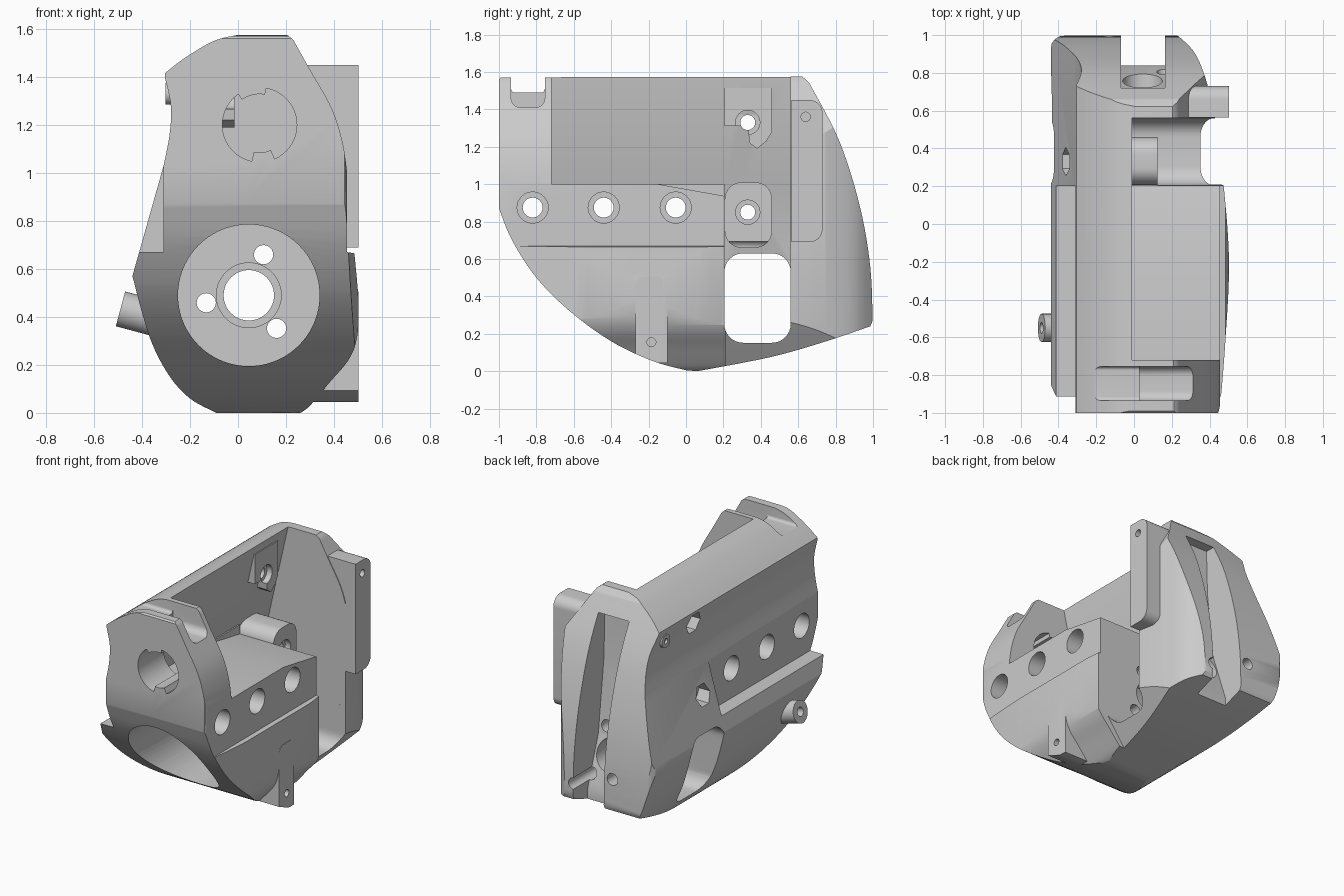
import bpy, bmesh, math
from mathutils import Vector


def prism(name, pts, axis, a, b):
    """Extrude a 2D outline along an axis: x uses (y,z), y uses (x,z), z uses (x,y)."""
    place = {'x': lambda u, v, t: (t, u, v), 'y': lambda u, v, t: (u, t, v),
             'z': lambda u, v, t: (u, v, t)}[axis]
    n = len(pts)
    bm = bmesh.new()
    lo = [bm.verts.new(place(u, v, a)) for u, v in pts]
    hi = [bm.verts.new(place(u, v, b)) for u, v in pts]
    bm.faces.new(lo)
    bm.faces.new(hi)
    for i in range(n):
        bm.faces.new((lo[i], lo[(i + 1) % n], hi[(i + 1) % n], hi[i]))
    bmesh.ops.recalc_face_normals(bm, faces=bm.faces)
    me = bpy.data.meshes.new(name)
    bm.to_mesh(me)
    bm.free()
    ob = bpy.data.objects.new(name, me)
    bpy.context.collection.objects.link(ob)
    return ob


def arc(cu, cv, r, d0, d1, n=12):
    return [(cu + r * math.cos(math.radians(d0 + (d1 - d0) * i / n)),
             cv + r * math.sin(math.radians(d0 + (d1 - d0) * i / n))) for i in range(n + 1)]


def circle(cu, cv, r, n=48):
    return arc(cu, cv, r, 0, 360, n)[:-1]


def rrect(u0, v0, u1, v1, r):
    return (arc(u1 - r, v1 - r, r, 0, 90, 8) + arc(u0 + r, v1 - r, r, 90, 180, 8)
            + arc(u0 + r, v0 + r, r, 180, 270, 8) + arc(u1 - r, v0 + r, r, 270, 360, 8))


def smooth(pts, n=6):
    """Open Catmull-Rom curve through the points."""
    p = [Vector(q) for q in [pts[0]] + pts + [pts[-1]]]
    out = []
    for i in range(1, len(p) - 2):
        a, b, c, d = p[i - 1:i + 3]
        for k in range(n):
            t = k / n
            out.append(tuple(0.5 * (2 * b + (c - a) * t + (2 * a - 5 * b + 4 * c - d) * t * t
                                    + (3 * b - a - 3 * c + d) * t ** 3)))
    return out + [pts[-1]]


def boolean(ob, tool, op='DIFFERENCE'):
    m = ob.modifiers.new('b', 'BOOLEAN')
    m.operation, m.solver, m.object = op, 'EXACT', tool
    bpy.context.view_layer.objects.active = ob
    bpy.ops.object.modifier_apply(modifier='b')
    bpy.data.objects.remove(tool)


def cut(ob, pts, axis, a, b):
    boolean(ob, prism('cutter', pts, axis, a, b))


# Housing block: common volume of the front, side and top outlines
front = (smooth([(0.455, 1.0), (0.435, 1.13), (0.39, 1.27), (0.30, 1.43), (0.23, 1.555)])
         + [(0.205, 1.575)] + smooth([(0.0, 1.575), (-0.10, 1.55), (-0.22, 1.48), (-0.305, 1.415)])
         + smooth([(-0.305, 1.40), (-0.28, 1.28), (-0.285, 1.16), (-0.31, 1.03)])
         + smooth([(-0.44, 0.57), (-0.37, 0.32), (-0.29, 0.16), (-0.20, 0.06), (-0.09, 0.0)])
         + smooth([(0.26, 0.0), (0.30, 0.03), (0.38, 0.125), (0.46, 0.22), (0.495, 0.31),
                   (0.503, 0.45), (0.485, 0.665)])
         + [(0.455, 0.67)])
side = (smooth([(-1.0, 0.87), (-0.93, 0.70), (-0.80, 0.50), (-0.62, 0.32), (-0.40, 0.16),
                (-0.18, 0.055), (0.0, 0.005)])
        + smooth([(0.06, 0.0), (0.45, 0.075), (0.75, 0.16), (0.985, 0.24)])
        + smooth([(0.998, 0.27), (0.985, 0.56), (0.93, 0.88), (0.82, 1.23), (0.66, 1.54)])
        + [(0.62, 1.578), (-0.99, 1.57), (-1.0, 1.56)])
top = (smooth([(0.43, -1.0), (0.455, -0.96), (0.485, -0.6), (0.503, -0.2), (0.475, 0.2),
               (0.43, 0.55), (0.385, 0.75), (0.325, 0.9), (0.24, 0.99), (0.21, 1.0)])
       + smooth([(-0.38, 1.0), (-0.425, 0.97), (-0.44, 0.9), (-0.435, 0.55), (-0.46, 0.2)])
       + [(-0.45, -1.0)])
housing = prism('housing', front, 'y', -1.1, 1.1)
cut(housing, [(0.24, 0.0), (0.35, 0.15), (0.52, 0.39), (0.7, 0.39), (0.7, -0.2), (0.24, -0.2)], 'y', 0.21, 1.3)
# Lower right locating rib, clipped by the side outline
rib_outline = ([(-0.27, 0.045), (-0.10, 0.045)] + arc(-0.15, 0.455, 0.05, 0, 90)
               + arc(-0.22, 0.455, 0.05, 90, 180))
boolean(housing, prism('rib', rib_outline, 'x', 0.28, 0.505), 'UNION')
boolean(housing, prism('side', side, 'x', -0.8, 0.8), 'INTERSECT')
boolean(housing, prism('top', top, 'z', -0.2, 1.8), 'INTERSECT')
cut(housing, circle(-0.185, 0.155, 0.024, 24), 'x', 0.42, 0.8)

# Upper bay above the stepped deck, with a leaning back wall
bay = [(-0.01, 1.8), (-0.01, 1.57), (-0.14, 1.0), (0.8, 1.0), (0.8, 1.8)]
cut(housing, bay, 'y', -0.72, 0.3)
cut(housing, [(-0.16, 1.01), (-0.15, 1.0), (0.3, 0.92), (0.3, 1.01)], 'x', -0.13, 0.8)

# Cross slot: open above, rounded window through both sides below
slot = [(-0.01, 1.8), (-0.01, 1.57), (-0.14, 1.0), (-0.23, 0.6), (-0.23, 0.45), (0.8, 0.45), (0.8, 1.8)]
cut(housing, slot, 'y', 0.205, 0.56)
cut(housing, rrect(0.2052, 0.152, 0.5598, 0.63, 0.10), 'x', -0.8, 0.8)

# Recess on the left flank
cut(housing, [(-0.31, 0.67), (-0.31, 1.8), (-0.8, 1.8), (-0.8, 0.67)], 'y', -1.2, 0.2)

# Threaded bosses inside the slot
lower_boss = prism('lower_boss', rrect(0.207, 0.66, 0.46, 1.01, 0.09), 'x', -0.24, 0.125)
upper_boss = prism('upper_boss', [(0.207, 1.515), (0.207, 1.31), (0.33, 1.31), (0.34, 1.22), (0.38, 1.19),
                                 (0.43, 1.23), (0.46, 1.28), (0.46, 1.515)], 'x', -0.15, -0.015)

# Main bore, with centre hole and three fixing holes
cut(housing, circle(0.045, 0.49, 0.295, 72), 'y', -1.2, 0.08)
cut(housing, circle(0.045, 0.49, 0.135), 'y', 0.0, 0.11)
cut(housing, circle(0.045, 0.49, 0.105), 'y', 0.0, 1.2)
for ang in (70, 190, 310):
    u, v = arc(0.045, 0.49, 0.18, ang, ang, 1)[0]
    cut(housing, circle(u, v, 0.04, 24), 'y', 0.0, 1.2)
    if ang == 70:
        cut(lower_boss, circle(u, v, 0.04, 24), 'y', 0.0, 1.2)

# Keyed opening in the front plate
key = []
for d0, d1, r in ((-66, 80, 0.155), (80, 125, 0.128), (125, 258, 0.155), (258, 294, 0.115)):
    key += arc(0.09, 1.2, r, d0, d1, 20)
cut(housing, key, 'y', -1.2, -0.6)

# Notch across the top of the front plate
cut(housing, rrect(-0.935, 1.41, -0.755, 1.8, 0.05), 'x', 0.03, 0.8)
cut(housing, rrect(-0.935, 1.49, -0.755, 1.8, 0.02), 'x', -0.24, 0.1)

# Three cross holes with deep counterbores from both sides
for y in (-0.82, -0.44, -0.055):
    cut(housing, circle(y, 0.875, 0.053, 32), 'x', -0.8, 0.8)
    cut(housing, circle(y, 0.875, 0.083, 32), 'x', 0.15, 0.8)
    cut(housing, circle(y, 0.875, 0.083, 32), 'x', -0.8, -0.15)

# Rear groove
cut(housing, [(0.65, 1.43), (1.2, 1.43), (1.2, -0.2), (0.84, -0.2), (0.84, 0.25), (0.72, 0.6), (0.66, 1.1)],
    'x', -0.07, 0.165)

# Boss holes with hexagonal nut pockets on the outside
for boss, z, end, wall in ((lower_boss, 0.85, 0.125, -0.28), (upper_boss, 1.33, -0.015, -0.2)):
    for part in (housing, boss):
        cut(part, circle(0.33, z, 0.04, 32), 'x', -0.8, 0.8)
    cut(boss, circle(0.33, z, 0.065, 32), 'x', end - 0.04, 0.8)
    cut(housing, circle(0.33, z, 0.075, 6), 'x', -0.8, wall)

# Mounting flange at the rear right
flange_outline = ([(0.565, 1.45), (0.565, 0.69)] + arc(0.66, 0.76, 0.07, -90, 0)
                  + arc(0.66, 1.38, 0.07, 0, 90))
flange = prism('flange', flange_outline, 'x', 0.22, 0.503)
cut(flange, circle(0.64, 1.36, 0.025, 24), 'x', 0.42, 0.8)

# Tilted peg on the left and small rear stud
peg = prism('peg', circle(0, 0, 0.075), 'x', -0.16, 0.06)
cut(peg, circle(0, 0, 0.03, 24), 'x', -0.3, -0.06)
peg.location = (-0.335, -0.55, 0.392)
peg.rotation_euler = (0, math.radians(15), 0)
stud = prism('stud', circle(0.65, 1.33, 0.045, 32), 'x', -0.303, -0.2)
cut(stud, circle(0.65, 1.33, 0.018, 24), 'x', -0.5, -0.27)

# Smooth shading with crisp edges
for ob in bpy.data.objects:
    ob.select_set(True)
bpy.context.view_layer.objects.active = housing
bpy.ops.object.shade_smooth_by_angle(angle=math.radians(28))
